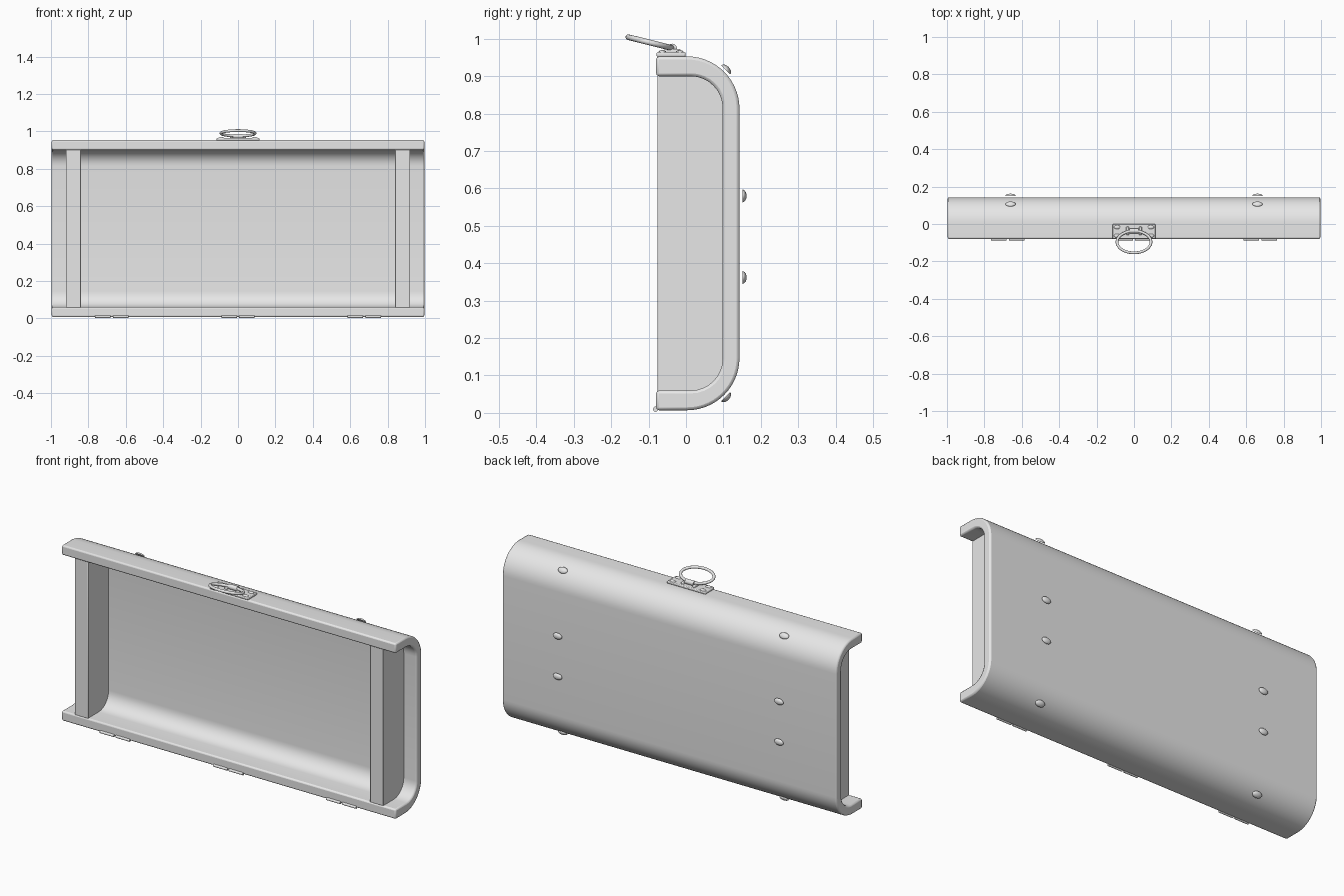
import bpy, bmesh, math
from mathutils import Matrix, Vector

cube = bpy.data.objects.get("Cube")
if cube:
    bpy.data.objects.remove(cube, do_unlink=True)

grey = bpy.data.materials.new("plain grey")
grey.use_nodes = True
GREY = (0.8, 0.8, 0.8, 1)
grey.diffuse_color = GREY
grey.node_tree.nodes["Principled BSDF"].inputs["Base Color"].default_value = GREY


def finish(name, bm, bevel=0, angle=35):
    bmesh.ops.recalc_face_normals(bm, faces=bm.faces)
    me = bpy.data.meshes.new(name)
    bm.to_mesh(me)
    bm.free()
    me.materials.append(grey)
    ob = bpy.data.objects.new(name, me)
    bpy.context.collection.objects.link(ob)
    if bevel:
        mod = ob.modifiers.new("Bevel", "BEVEL")
        mod.width = bevel
        mod.segments = 2
        mod.limit_method = "ANGLE"
        mod.angle_limit = math.radians(40)
    bpy.ops.object.select_all(action="DESELECT")
    ob.select_set(True)
    bpy.context.view_layer.objects.active = ob
    bpy.ops.object.shade_smooth_by_angle(angle=math.radians(angle))
    return ob


def u_curve(front, back, low, high, r, steps):
    """Open (y, z) path: along the bottom, round the back, along the top."""
    path = [(front, low)]
    for cz, start in ((low + r, -90), (high - r, 0)):
        for i in range(steps + 1):
            a = math.radians(start + 90 * i / steps)
            path.append((back - r + r * math.cos(a), cz + r * math.sin(a)))
    return path + [(front, high)]


def extrude_x(name, outline, x0, x1, bevel=0):
    bm = bmesh.new()
    face = bm.faces.new([bm.verts.new((x0, y, z)) for y, z in outline])
    out = bmesh.ops.extrude_face_region(bm, geom=[face])
    verts = [v for v in out["geom"] if isinstance(v, bmesh.types.BMVert)]
    bmesh.ops.translate(bm, vec=(x1 - x0, 0, 0), verts=verts)
    return finish(name, bm, bevel)


def box(name, centre, size, bevel=0):
    bm = bmesh.new()
    bmesh.ops.create_cube(bm, size=1, matrix=Matrix.Translation(centre) @ Matrix.Diagonal((*size, 1)))
    return finish(name, bm, bevel)


def rod(name, centre, radius, length):
    bm = bmesh.new()
    bmesh.ops.create_cone(bm, cap_ends=True, segments=16, radius1=radius, radius2=radius, depth=length,
                          matrix=Matrix.Translation(centre) @ Matrix.Rotation(math.pi / 2, 4, "Y"))
    return finish(name, bm)


def dome(name, centre, normal, rx, rt, height):
    """Half ellipsoid with its flat side at centre; normal lies in the yz plane."""
    bm = bmesh.new()
    bmesh.ops.create_uvsphere(bm, u_segments=20, v_segments=12, radius=1)
    bmesh.ops.bisect_plane(bm, geom=bm.verts[:] + bm.edges[:] + bm.faces[:],
                           plane_co=(0, 0, 0), plane_no=(0, 0, 1), clear_inner=True)
    bmesh.ops.holes_fill(bm, edges=[e for e in bm.edges if e.is_boundary])
    tilt = -math.atan2(normal[0], normal[1])
    bm.transform(Matrix.Translation(centre) @ Matrix.Rotation(tilt, 4, "X")
                 @ Matrix.Diagonal((rx, rt, height, 1)))
    return finish(name, bm)


# Curved shell, open at the front and both ends
FRONT = -0.08
outer = u_curve(FRONT, 0.143, 0.007, 0.953, 0.14, 14)
inner = u_curve(FRONT, 0.098, 0.06, 0.9, 0.085, 8)
extrude_x("curved_shell", outer + inner[::-1], -0.996, 0.996, bevel=0.008)

# Upright panels set in from each end
panel = u_curve(FRONT + 0.004, 0.101, 0.057, 0.903, 0.088, 8)
for side, s in (("right", -1), ("left", 1)):
    extrude_x(side + "_end_panel", panel, s * 0.84, s * 0.92, bevel=0.003)

# Back rivets, four in each column
for side, x in (("right", -0.66), ("left", 0.66)):
    for i, (y, z, n) in enumerate(((0.106, 0.917, (1, 1)), (0.151, 0.58, (1, 0)),
                                   (0.151, 0.362, (1, 0)), (0.106, 0.043, (1, -1)))):
        dome(f"{side}_back_rivet_{i + 1}", (x, y, z), n, 0.027, 0.017, 0.011)

# Hinge knuckles along the lower front edge
for name, x in (("right", -0.675), ("middle", 0), ("left", 0.675)):
    for half, s in (("inner", -1), ("outer", 1)):
        rod(f"{name}_hinge_{half}_knuckle", (x + s * 0.047, -0.081, 0.01), 0.007, 0.083)

# Handle plate with corner rivets
box("handle_plate", (0, -0.04, 0.958), (0.23, 0.078, 0.013), bevel=0.004)
for x in (-0.09, 0.09):
    for y in (-0.063, -0.017):
        dome("plate_rivet", (x, y, 0.963), (0, 1), 0.017, 0.011, 0.007)

# Barrel and straps that hold the ring
rod("ring_barrel", (0, -0.037, 0.974), 0.013, 0.05)
for x in (-0.034, 0.034):
    box("ring_strap", (x, -0.037, 0.966), (0.016, 0.045, 0.014), bevel=0.004)

# Oval pull ring, tilted up towards the front
bm = bmesh.new()
MAJOR, SIDES, AROUND = (0.091, 0.06), 12, 48
loops = []
for i in range(AROUND):
    a = math.tau * i / AROUND
    point = Vector((MAJOR[0] * math.cos(a), MAJOR[1] * math.sin(a), 0))
    out = Vector((MAJOR[1] * math.cos(a), MAJOR[0] * math.sin(a), 0)).normalized()
    loops.append([bm.verts.new(point + 0.0075 * (math.cos(b) * out + math.sin(b) * Vector((0, 0, 1))))
                  for b in (math.tau * j / SIDES for j in range(SIDES))])
for i in range(AROUND):
    p, q = loops[i - 1], loops[i]
    for j in range(SIDES):
        bm.faces.new((p[j - 1], p[j], q[j], q[j - 1]))
bm.transform(Matrix.Translation((0, -0.096, 0.99)) @ Matrix.Rotation(math.radians(-14), 4, "X"))
finish("pull_ring", bm, angle=60)
